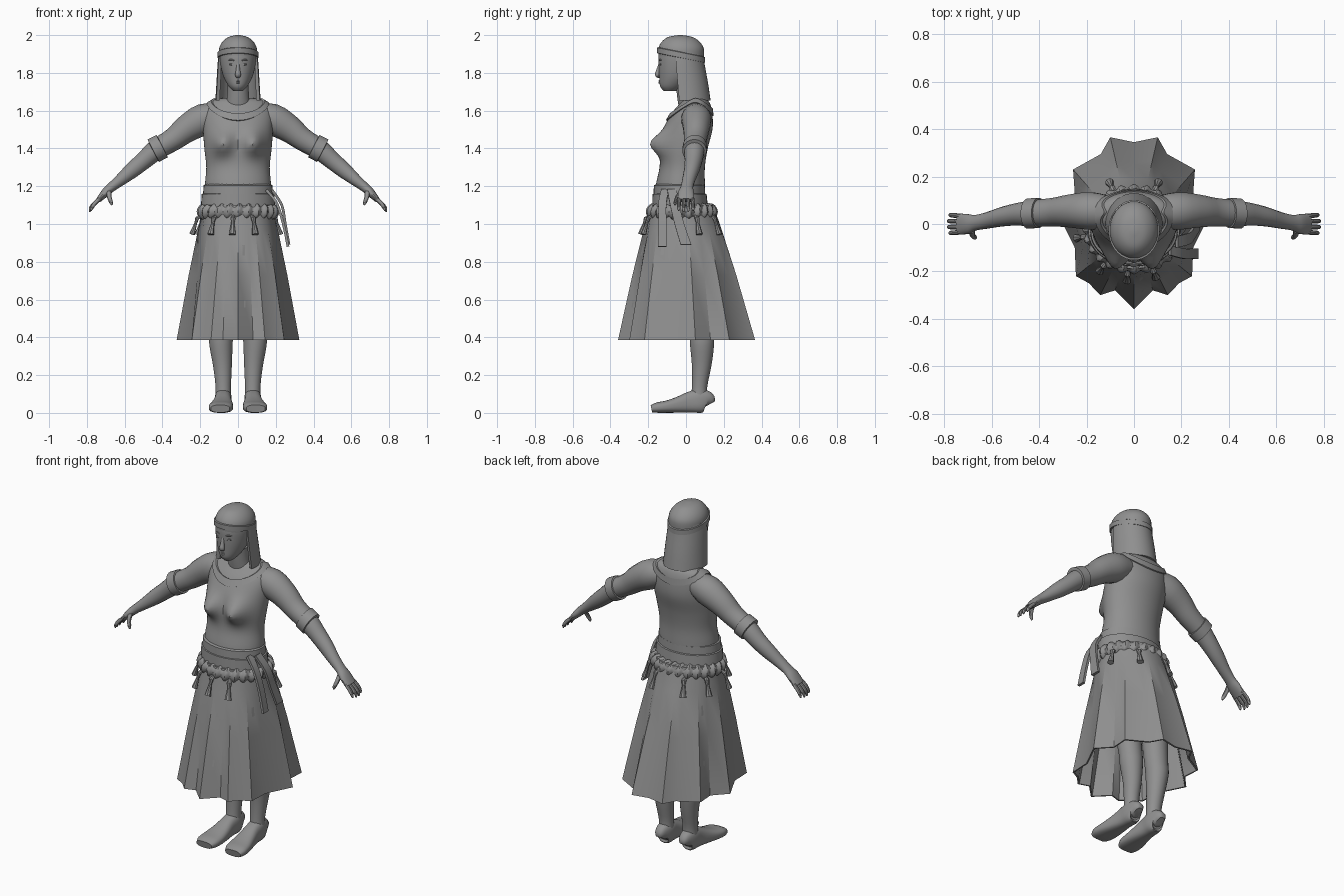
import bpy, bmesh
from math import sin, cos, pi, atan2, radians, exp, copysign
from mathutils import Vector

if "Cube" in bpy.data.objects:
    bpy.data.objects.remove(bpy.data.objects["Cube"], do_unlink=True)

clay = bpy.data.materials.new("clay_grey")
clay.use_nodes = True
GREY = (0.28, 0.28, 0.28, 1)
clay.diffuse_color = GREY
clay.node_tree.nodes["Principled BSDF"].inputs["Base Color"].default_value = GREY
parts = []


def skin(name, rings, loop=False):
    """Join matching rings of points into a closed surface."""
    bm = bmesh.new()
    vs = [[bm.verts.new(p) for p in r] for r in rings]
    n = len(vs[0])
    pairs = list(zip(vs, vs[1:])) + ([(vs[-1], vs[0])] if loop else [])
    for a, b in pairs:
        for i in range(n):
            j = (i + 1) % n
            bm.faces.new((a[i], a[j], b[j], b[i]))
    if not loop:
        bm.faces.new(vs[0])
        bm.faces.new(vs[-1])
    bmesh.ops.recalc_face_normals(bm, faces=bm.faces[:])
    me = bpy.data.meshes.new(name)
    bm.to_mesh(me)
    bm.free()
    me.materials.append(clay)
    ob = bpy.data.objects.new(name, me)
    bpy.context.collection.objects.link(ob)
    parts.append(ob)
    return ob


def dense(rows, n=4):
    """Smoothly interpolate between rows of numbers."""
    out = []
    for i in range(len(rows) - 1):
        p0, p1 = rows[max(i - 1, 0)], rows[i]
        p2, p3 = rows[i + 1], rows[min(i + 2, len(rows) - 1)]
        for k in range(n):
            t = k / n
            out.append(tuple(b + 0.5 * t * (c - a + t * (2*a - 5*b + 4*c - d + t * (3*(b - c) + d - a)))
                             for a, b, c, d in zip(p0, p1, p2, p3)))
    return out + [tuple(rows[-1])]


def stack(name, rows, n=4, seg=36, tilt=0):
    """Level ellipses: (z, y centre, x radius, y radius)."""
    rings = []
    for z, cy, rx, ry in dense(rows, n):
        ring = []
        for i in range(seg):
            a = 2 * pi * i / seg
            y = cy - ry * cos(a)
            ring.append((rx * sin(a), y, z + tilt * (y - cy)))
        rings.append(ring)
    return skin(name, rings)


def tube(name, rows, side=(0, 1, 0), n=3, seg=18, power=1.0, flip=1):
    """Ellipses across a path: (x, y, z, radius along side, other radius)."""
    rows, side, rings = dense(rows, n), Vector(side), []
    pts = [Vector(r[:3]) for r in rows]
    for i, r in enumerate(rows):
        t = (pts[min(i + 1, len(pts) - 1)] - pts[max(i - 1, 0)]).normalized()
        up = t.cross(side).normalized()
        ring = []
        for k in range(seg):
            a = 2 * pi * (k + 0.5) / seg
            c, s = (copysign(abs(f) ** power, f) for f in (cos(a), sin(a)))
            p = pts[i] + side * (r[3] * c) + up * (r[4] * s)
            ring.append((p.x * flip, p.y, p.z))
        rings.append(ring)
    return skin(name, rings)


# Torso, with the bust swelling out of the front
TORSO = dense([(1.10, -.03, .17, .13), (1.20, -.03, .175, .13), (1.30, -.02, .168, .12),
               (1.40, -.01, .178, .125), (1.50, .01, .185, .13), (1.58, .03, .185, .11),
               (1.63, .045, .165, .085), (1.66, .05, .12, .06), (1.67, .05, .03, .02)], 5)


def torso_point(a, z, grow=1.0):
    for lo, hi in zip(TORSO, TORSO[1:]):
        if z <= hi[0]:
            break
    t = min(max((z - lo[0]) / (hi[0] - lo[0]), 0), 1)
    cy, rx, ry = (u + t * (v - u) for u, v in zip(lo[1:], hi[1:]))
    x, y = rx * grow * sin(a), cy - ry * grow * cos(a)
    if cos(a) > 0:
        y -= .075 * cos(a) ** .5 * exp(-((abs(x) - .085) / .055) ** 2 - ((z - 1.425) / .06) ** 2)
    return (x, y, z)


ANG = [2 * pi * i / 56 for i in range(56)]
skin("torso", [[torso_point(a, r[0]) for a in ANG] for r in TORSO])


# Collar band lying on the shoulders
def collar_loop(top, grow, lift):
    ring = []
    for a in ANG:
        c = cos(a)
        z = 1.64 - (.095 if c > 0 else .07) * c * c + top * (.02 + .015 * c * c)
        x, y, z = torso_point(a, z, grow)
        ring.append((x, y, z + lift))
    return ring


skin("collar", [collar_loop(0, .98, 0), collar_loop(0, 1.05, .004),
                collar_loop(1, 1.05, .006), collar_loop(1, .95, 0)], loop=True)

# Neck, head and face
stack("neck", [(1.60, .03, .075, .065), (1.66, .01, .06, .055), (1.75, 0, .055, .055)])
stack("head", [(1.705, -.085, .026, .033), (1.73, -.075, .05, .062), (1.78, -.05, .077, .092),
               (1.84, -.04, .092, .105), (1.90, -.03, .098, .115), (1.95, -.03, .085, .1)])
tube("nose", [(0, -.136, 1.86, .007, .006), (0, -.146, 1.815, .011, .011),
              (0, -.152, 1.79, .016, .013), (0, -.142, 1.776, .01, .006)], side=(1, 0, 0), seg=12)
for z, w in ((1.757, .024), (1.748, .02)):
    tube("lip", [(-w, -.127, z, .003, .002), (0, -.14, z, .006, .005), (w, -.127, z, .003, .002)], seg=8)
for s, label in ((1, "left"), (-1, "right")):
    tube(label + "_eye", [(.016, -.137, 1.842, .003, .002), (.036, -.134, 1.845, .006, .006),
                          (.06, -.117, 1.846, .003, .002)], seg=8, flip=s)
    tube(label + "_brow", [(.012, -.14, 1.862, .004, .003), (.036, -.137, 1.87, .005, .004),
                           (.066, -.112, 1.864, .003, .002)], seg=8, flip=s)

# Hair: rounded crown and a long sheet wrapping the back
stack("hair_crown", [(1.885, -.025, .102, .12), (1.93, -.026, .1, .12), (1.965, -.028, .082, .1),
                     (1.99, -.03, .05, .064), (2.0, -.03, .008, .01)])
hair = []
for z, cy, rx, ry in dense([(1.91, -.02, .102, .11), (1.85, -.02, .108, .118),
                            (1.75, -.01, .114, .126), (1.655, 0, .12, .13)]):
    arc = [radians(-106 + 212 * i / 24) for i in range(25)]
    ring = [(rx * sin(a), cy + ry * cos(a), z) for a in arc]
    ring += [(rx * .84 * sin(a), cy + ry * .84 * cos(a), z) for a in reversed(arc)]
    hair.append(ring)
skin("hair_sheet", hair)
stack("headband", [(1.878, -.026, .1, .118), (1.88, -.026, .108, .127),
                   (1.908, -.026, .108, .127), (1.912, -.026, .1, .118)], n=1, tilt=-.2)

# Arms, hands, legs and feet
for s, label in ((1, "left"), (-1, "right")):
    tube(label + "_arm", [(.09, .05, 1.575, .065, .06), (.18, .055, 1.555, .08, .083),
                          (.27, .055, 1.505, .07, .073), (.34, .05, 1.45, .061, .061),
                          (.43, .045, 1.395, .055, .055), (.50, .04, 1.335, .047, .047),
                          (.56, .03, 1.285, .041, .042), (.62, .015, 1.235, .035, .032),
                          (.67, .005, 1.195, .033, .025), (.70, 0, 1.168, .042, .023),
                          (.74, 0, 1.125, .045, .014)], flip=s)
    tube(label + "_sleeve_cuff", [(.40, .047, 1.413, .05, .05), (.402, .047, 1.412, .064, .067),
                                  (.448, .044, 1.388, .064, .067), (.45, .044, 1.387, .05, .05)],
         n=1, seg=24, flip=s)
    for k in range(4):
        y = -.034 + .0225 * k
        tip = .006 * (k in (1, 2))
        tube(label + "_finger", [(.725, y, 1.14, .01, .01), (.758, y * 1.08, 1.11, .0105, .011),
                                 (.774 + tip, y * 1.12, 1.085, .009, .009),
                                 (.778 + tip, y * 1.12, 1.07 - tip, .004, .004)], seg=10, flip=s)
    tube(label + "_thumb", [(.685, -.025, 1.175, .014, .014), (.682, -.045, 1.145, .012, .012),
                            (.672, -.056, 1.115, .01, .01), (.667, -.058, 1.1, .004, .004)],
         seg=10, flip=s)
    tube(label + "_leg", [(.10, .05, .95, .085, .085), (.095, .06, .6, .07, .072),
                          (.09, .08, .42, .064, .064), (.09, .085, .36, .064, .062),
                          (.082, .083, .25, .052, .05), (.078, .072, .14, .041, .041),
                          (.078, .07, .08, .044, .042)], seg=24, flip=s)
    tube(label + "_foot", [(.078, .124, .045, .02, .03), (.078, .112, .058, .036, .056),
                           (.078, .07, .063, .045, .063), (.08, .02, .056, .045, .056),
                           (.083, -.04, .043, .054, .043), (.088, -.1, .033, .063, .033),
                           (.092, -.15, .028, .063, .028), (.094, -.183, .022, .05, .02)],
         side=(1, 0, 0), seg=24, power=.75, flip=s)

# Pleated skirt: a round waist opening into a folded hem
HALF = [(0, -.36), (.08, -.28), (.143, -.30), (.19, -.25), (.245, -.22), (.25, -.1), (.325, .05),
        (.25, .13), (.257, .23), (.14, .295), (.1, .366), (0, .345)]
HEM = HALF + [(-x, y) for x, y in reversed(HALF[1:-1])]


def skirt_ring(z, w, grow):
    ring = []
    for x, y in HEM:
        a = atan2(x, -y)
        tx, ty = .185 * sin(a), -.02 - .17 * cos(a)
        ring.append((grow * (tx + w * (x - tx)), grow * (ty + w * (y - ty)), z))
    return ring


LEVELS = [(1.1, 0), (1.06, .04), (.97, .2), (.73, .55), (.385, 1)]
skin("skirt", [skirt_ring(z, w, 1) for z, w in LEVELS]
     + [skirt_ring(z, w, .97) for z, w in reversed(LEVELS[1:])])

# Belt, twisted rope and hanging tassels
stack("belt", [(1.155, -.035, .17, .12), (1.157, -.035, .185, .137),
               (1.205, -.035, .182, .135), (1.212, -.035, .17, .12)], n=1)
stack("belt_lower_wrap", [(1.09, -.032, .17, .13), (1.10, -.032, .196, .147),
                          (1.158, -.034, .192, .143), (1.165, -.034, .175, .125)], n=1)
rope = []
for i in range(144):
    a, ring = 2 * pi * i / 144, []
    for k in range(16):
        b = 2 * pi * k / 16
        r = .039 + .007 * cos(24 * a - b)
        ring.append(((.173 + r * cos(b)) * sin(a), -.022 - (.145 + r * cos(b)) * cos(a), 1.065 + r * sin(b)))
    rope.append(ring)
skin("twisted_rope", rope, loop=True)
for deg in (22, -7, -36, -80, -120, 155, -155, 115):
    a = radians(deg)
    path = []
    for out, z, r in ((.01, 1.045, .008), (.035, 1.03, .014), (.042, 1.005, .009), (.062, .945, .019)):
        path.append(((.185 + out) * sin(a), -.022 - (.158 + out) * cos(a), z, r, r * .8))
    tube("tassel", path, side=(cos(a), sin(a), 0), n=1, seg=8)

# Loose sash ends on the left hip
tube("sash_end_front", [(.15, -.11, 1.18, .03, .01), (.205, -.125, 1.11, .03, .01),
                        (.24, -.125, 1.0, .03, .01), (.265, -.125, .88, .032, .01)], seg=4)
tube("sash_end_back", [(.18, -.075, 1.18, .034, .01), (.232, -.06, 1.1, .034, .01),
                       (.25, -.035, 1.0, .036, .01), (.27, 0, .89, .04, .01)], seg=4)

# Smooth shading with crisp edges kept
bpy.ops.object.select_all(action='DESELECT')
for ob in parts:
    ob.select_set(True)
bpy.context.view_layer.objects.active = parts[0]
bpy.ops.object.shade_smooth_by_angle(angle=radians(35))
